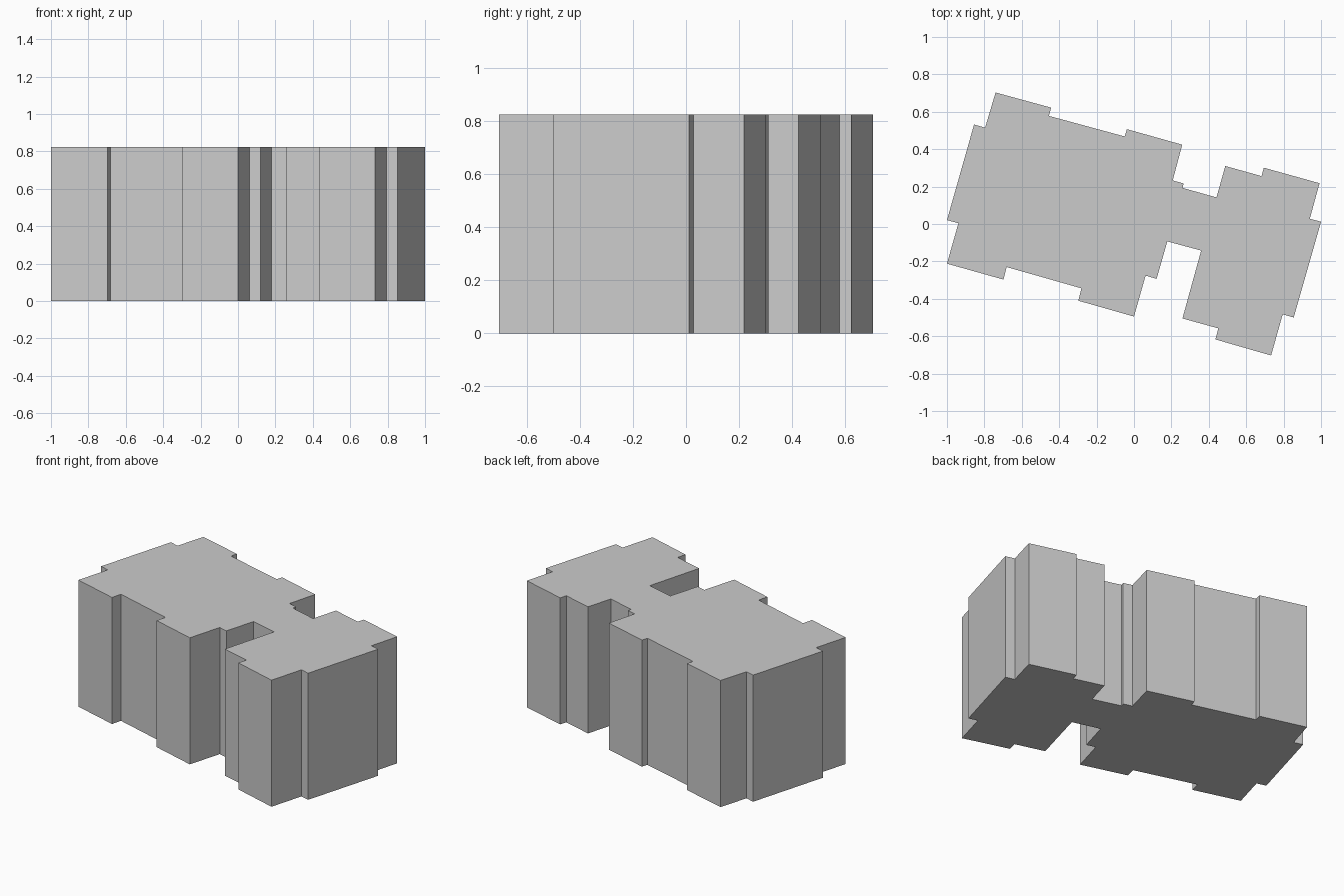
import bpy, bmesh

HEIGHT = 0.823

# Stepped floor plan, read clockwise from the back-left corner
north_side = [(-0.74, 0.703), (-0.443, 0.622), (-0.455, 0.578), (-0.05, 0.468),
              (-0.038, 0.507), (0.258, 0.424), (0.207, 0.233), (0.265, 0.217),
              (0.26, 0.193), (0.441, 0.142), (0.488, 0.31), (0.682, 0.256),
              (0.694, 0.301), (0.992, 0.218)]
east_end = [(0.94, 0.028), (1.0, 0.012), (0.854, -0.5), (0.795, -0.483)]
south_side = [(0.733, -0.703), (0.435, -0.617), (0.451, -0.558), (0.259, -0.505),
              (0.359, -0.142), (0.178, -0.093), (0.121, -0.293), (0.062, -0.276),
              (0.0, -0.495), (-0.298, -0.41), (-0.281, -0.344), (-0.681, -0.23),
              (-0.698, -0.297)]
west_end = [(-1.0, -0.212), (-0.939, 0.004), (-1.0, 0.021), (-0.855, 0.532),
            (-0.796, 0.515)]


def extrude_plan(name, plan, height):
    bm = bmesh.new()
    base = bm.faces.new([bm.verts.new((x, y, 0)) for x, y in plan])
    top = bmesh.ops.extrude_face_region(bm, geom=[base], use_keep_orig=True)
    verts = [g for g in top["geom"] if isinstance(g, bmesh.types.BMVert)]
    bmesh.ops.translate(bm, vec=(0, 0, height), verts=verts)
    bmesh.ops.recalc_face_normals(bm, faces=bm.faces)
    mesh = bpy.data.meshes.new(name)
    bm.to_mesh(mesh)
    bm.free()
    obj = bpy.data.objects.new(name, mesh)
    bpy.context.collection.objects.link(obj)
    return obj


# Flat-roofed building block
extrude_plan("building_block", north_side + east_end + south_side + west_end, HEIGHT)
